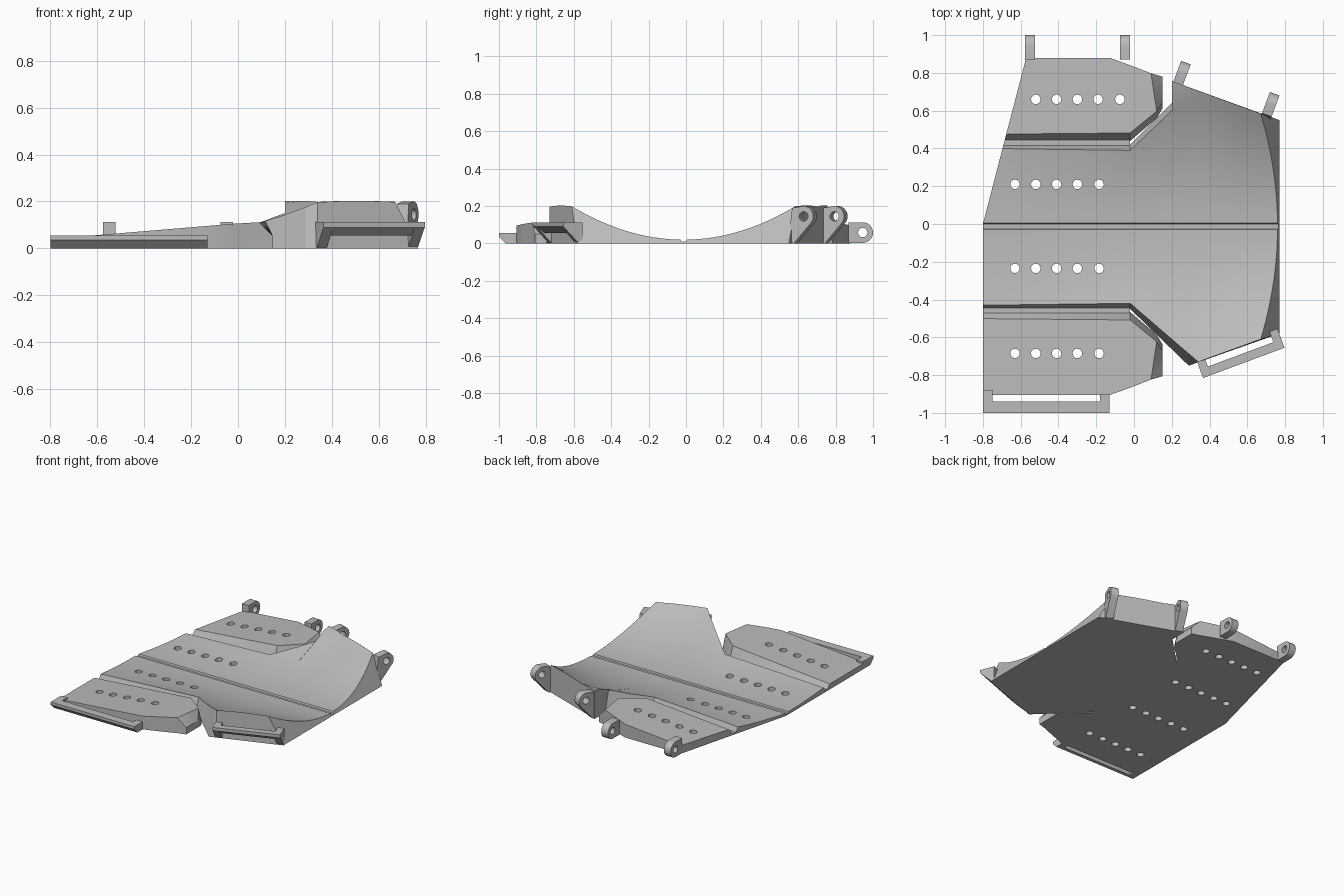
import bpy, bmesh, math
from mathutils import Vector, Matrix

if "Cube" in bpy.data.objects:
    bpy.data.objects.remove(bpy.data.objects["Cube"], do_unlink=True)

grey = bpy.data.materials.new("plain grey")
grey.use_nodes = True
COLOUR = (0.5, 0.5, 0.5, 1)
grey.diffuse_color = COLOUR
grey.node_tree.nodes["Principled BSDF"].inputs["Base Color"].default_value = COLOUR

MID = -0.013  # the axis the plate is mirrored about


def curve(points, x):
    """Piecewise linear value at x."""
    for (x0, a), (x1, b) in zip(points, points[1:]):
        if x <= x1:
            return a + (b - a) * max(0, x - x0) / (x1 - x0)
    return points[-1][1]


def finish(name, bm):
    bmesh.ops.recalc_face_normals(bm, faces=bm.faces)
    mesh = bpy.data.meshes.new(name)
    bm.to_mesh(mesh)
    bm.free()
    mesh.materials.append(grey)
    ob = bpy.data.objects.new(name, mesh)
    bpy.context.collection.objects.link(ob)
    return ob


def smooth(ob):
    bpy.ops.object.select_all(action='DESELECT')
    ob.select_set(True)
    bpy.context.view_layer.objects.active = ob
    bpy.ops.object.shade_smooth_by_angle(angle=math.radians(25))


def drill(ob, centres, axis, radius):
    """Cut round holes through an object along an axis."""
    bm = bmesh.new()
    turn = Vector(axis).to_track_quat('Z', 'Y').to_matrix().to_4x4()
    for c in centres:
        bmesh.ops.create_cone(bm, cap_ends=True, segments=20, radius1=radius, radius2=radius,
                              depth=0.6, matrix=Matrix.Translation(c) @ turn)
    cutter = finish("hole_cutter", bm)
    mod = ob.modifiers.new("holes", 'BOOLEAN')
    mod.operation, mod.solver, mod.object = 'DIFFERENCE', 'EXACT', cutter
    bpy.context.view_layer.update()
    cut = ob.evaluated_get(bpy.context.evaluated_depsgraph_get())
    ob.data = bpy.data.meshes.new_from_object(cut)
    ob.modifiers.clear()
    bpy.data.objects.remove(cutter, do_unlink=True)


def loft(name, rows):
    """Closed slab from rows of (top, bottom) point pairs."""
    bm = bmesh.new()
    grid = [[(bm.verts.new(t), bm.verts.new(b)) for t, b in row] for row in rows]
    last_i, last_j = len(grid) - 1, len(grid[0]) - 1
    for i in range(last_i):
        for j in range(last_j):
            for side in (0, 1):
                bm.faces.new([grid[p][q][side] for p, q in
                              ((i, j), (i + 1, j), (i + 1, j + 1), (i, j + 1))])
        for j in (0, last_j):
            a, b = grid[i][j], grid[i + 1][j]
            bm.faces.new((a[0], a[1], b[1], b[0]))
    for i in (0, last_i):
        for a, b in zip(grid[i], grid[i][1:]):
            bm.faces.new((a[0], a[1], b[1], b[0]))
    return finish(name, bm)


def prism(name, profile, base, out, start, end):
    """Extrude a (distance outward, height) profile sideways from a base point."""
    n = Vector((*out, 0)).normalized()
    u = Vector((-n.y, n.x, 0)) if n.y < 0 else Vector((n.y, -n.x, 0))
    bm = bmesh.new()
    ends = [[bm.verts.new(Vector((*base, z)) + n * d + u * s) for d, z in profile]
            for s in (start, end)]
    bm.faces.new(ends[0])
    bm.faces.new(ends[1])
    for k in range(len(profile)):
        m = (k + 1) % len(profile)
        bm.faces.new((ends[0][k], ends[0][m], ends[1][m], ends[1][k]))
    return finish(name, bm), n, u


def left_end(y):
    return -0.8 + max(0, 0.26 * y)


# Centre panel: a trough that deepens towards +x
BEND = [(-0.8, 0.12), (0, 0.35), (0.34, 0.345), (0.67, 0.5)]


def trough(x, y):
    if -0.028 < y < 0.002:
        return 0.01
    return min(0.203, 0.02 + curve(BEND, x) * (y - MID) ** 2)


BACK_TOP = [(-0.8, 0.40), (-0.02, 0.39), (0.2, 0.60), (0.201, 0.757), (0.67, 0.585)]
BACK_LOW = [(-0.8, 0.42), (-0.02, 0.42), (0.2, 0.64), (0.201, 0.757), (0.77, 0.55)]
FRONT_TOP = [(-0.8, -0.43), (-0.02, -0.42), (0.34, -0.73), (0.67, -0.61)]
FRONT_LOW = [(-0.8, -0.45), (-0.02, -0.45), (0.29, -0.75), (0.77, -0.58)]


def columns(lo, hi, n=12):
    return ([lo + (-0.03 - lo) * k / n for k in range(n + 1)] + [-0.026, 0.0]
            + [0.005 + (hi - 0.005) * k / n for k in range(n + 1)])


rows = []
stations = [-0.8, -0.6, -0.4, -0.2, -0.02, 0.1, 0.2, 0.201, 0.29, 0.34, 0.45, 0.55, 0.77]
for x in stations:
    tops = columns(curve(FRONT_TOP, x), curve(BACK_TOP, x))
    lows = columns(curve(FRONT_LOW, x), curve(BACK_LOW, x))
    row = []
    for yt, yl in zip(tops, lows):
        xt, xl = x, x
        if x == stations[0]:
            xt, xl = left_end(yt), left_end(yl)
        if x == stations[-1]:
            for _ in range(8):  # slanted end face
                xt = 0.77 - 0.5 * trough(xt, yt)
        row.append(((xt, yt, trough(xt, yt)), (xl, yl, 0)))
    rows.append(row)
centre = loft("centre_panel", rows)
HOLES = [-0.63, -0.52, -0.41, -0.3, -0.185]
drill(centre, [(x, y, 0) for x in HOLES for y in (0.21, -0.235)], (0, 0, 1), 0.025)
smooth(centre)

# Side panels: nearly flat wings with a bevelled end
HEIGHT = [(-0.8, 0.04), (-0.02, 0.105), (0.1, 0.112), (0.15, 0.05)]
INNER_TOP = [(-0.8, 0.475), (-0.02, 0.482), (0.15, 0.645)]
INNER_LOW = [(-0.8, 0.44), (-0.02, 0.44), (0.15, 0.61)]
OUTER = [(-0.13, 0.88), (0.15, 0.78)]
for side, name in ((1, "back_side_panel"), (-1, "front_side_panel")):
    rows = []
    for x in (-0.8, -0.5, -0.13, -0.02, 0.1, 0.15):
        row = []
        for k in range(7):
            pair = []
            for inner, is_top in ((INNER_TOP, 1), (INNER_LOW, 0)):
                a, b = curve(inner, x), curve(OUTER, x)
                y = a + (b - a) * k / 6
                y = y if side > 0 else 2 * MID - y
                px = left_end(y) if x == -0.8 else x
                if x == 0.1:
                    px = 0.12 - 0.03 * k / 6
                pair.append((px, y, curve(HEIGHT, min(px, 0.1) if x < 0.15 else x) * is_top))
            row.append(pair)
        rows.append(row)
    panel = loft(name, rows)
    xs = [h + 0.11 for h in HOLES] if side > 0 else HOLES
    drill(panel, [(x, 0.66 if side > 0 else -0.685, 0) for x in xs], (0, 0, 1), 0.025)
    smooth(panel)

# Thin hinge webs joining the panels
for name, y0, y1 in (("back_hinge_web", 0.415, 0.445), ("front_hinge_web", -0.472, -0.445)):
    loft(name, [[((x or left_end(y), y, 0.012), (x or left_end(y), y, 0)) for y in (y0, y1)]
                for x in (None, -0.02)])

# Lugs with pin holes along the back


def lug(name, base, out, reach, height, low, foot):
    r = 0.055
    arc = [(reach + r * math.cos(a), height + r * math.sin(a))
           for a in (math.radians(low + (90 - low) * k / 12) for k in range(13))]
    ob, n, u = prism(name, foot[:-1] + arc + foot[-1:], base, out, -0.027, 0.027)
    drill(ob, [Vector((*base, height)) + n * reach], u, 0.025)
    smooth(ob)


for name, x in (("back_lug_outer", -0.55), ("back_lug_inner", -0.048)):
    lug(name, (x, 0.87), (0, 1), 0.075, 0.058, -90, [(0, 0.003), (0, 0.113)])
for name, base in (("raised_lug_inner", (0.233, 0.742)), ("raised_lug_outer", (0.703, 0.577))):
    lug(name, base, (0.35, 0.94), 0.065, 0.145, -40, [(-0.025, 0), (0.01, 0), (0.0, 0.19)])

# Strap loops along the front: a bar held by two legs


def loop(name, base, out, length, leg, bar, arm):
    prism(name + "_bar", bar, base, out, 0, length)
    for tag, s in (("_left_leg", length - leg), ("_right_leg", 0)):
        prism(name + tag, arm, base, out, s, s + leg)


loop("low_strap_loop", (-0.8, -0.9), (0, -1), 0.67, 0.05,
     [(0.04, 0), (0.065, 0), (0.1, 0.035), (0.1, 0.055), (0.04, 0.055)],
     [(-0.02, 0), (0.065, 0), (0.1, 0.035), (0.1, 0.055), (-0.02, 0.055)])
loop("raised_strap_loop", (0.335, -0.733), (0.35, -0.94), 0.46, 0.045,
     [(0.04, 0.055), (0.088, 0.09), (0.088, 0.112), (0.04, 0.112)],
     [(-0.02, 0), (0, 0), (0.088, 0.09), (0.088, 0.112), (-0.02, 0.112)])
